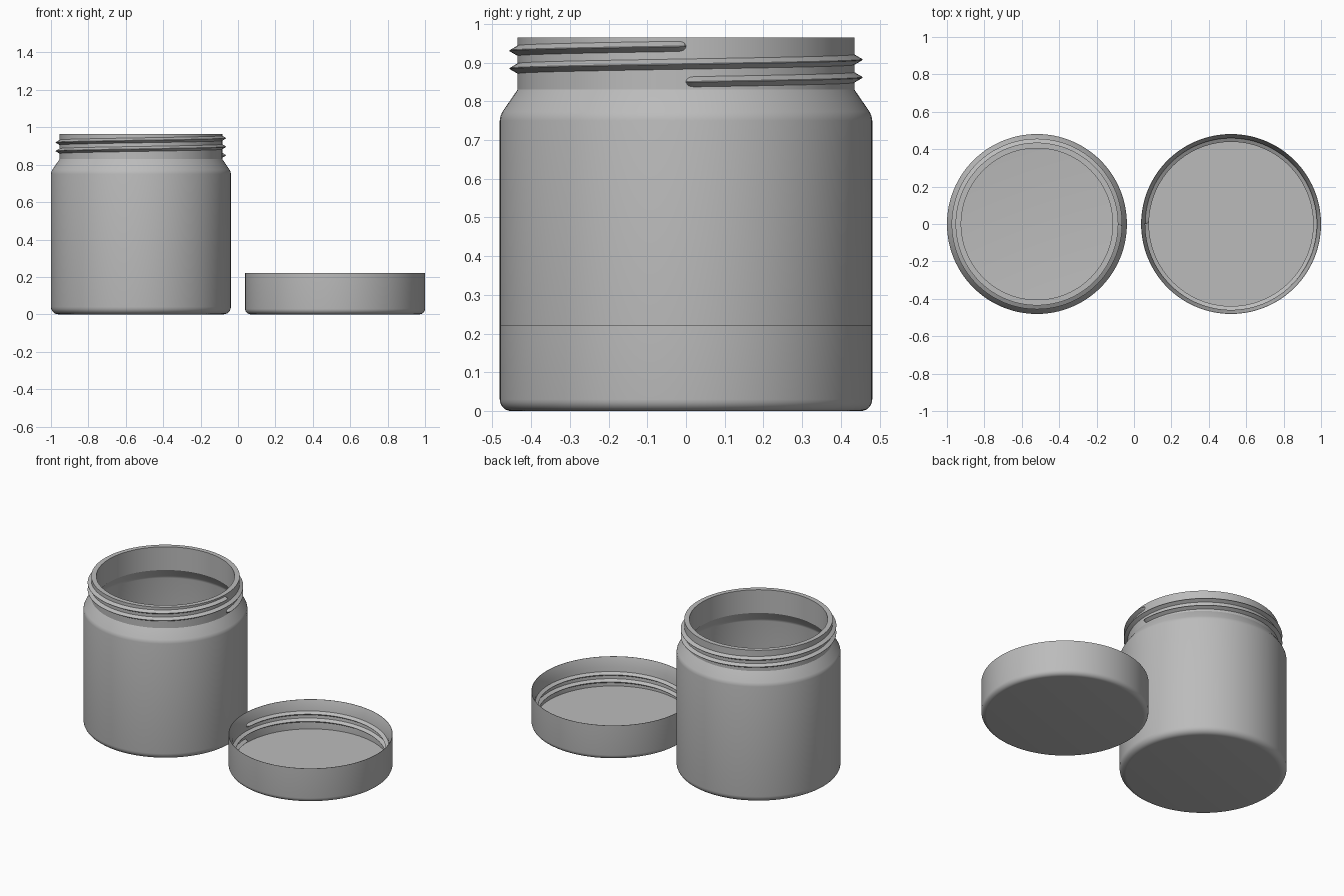
import bpy, bmesh, math
from mathutils import Matrix

if "Cube" in bpy.data.objects:
    bpy.data.objects.remove(bpy.data.objects["Cube"])

R = 0.481          # outer radius of jar and lid
X = 0.519          # distance of each from the centre
SEGMENTS = 128
TURNS = 2
PITCH = 0.046

plastic = bpy.data.materials.new("grey plastic")
plastic.use_nodes = True
GREY = (0.5, 0.5, 0.5, 1)
plastic.diffuse_color = GREY
plastic.node_tree.nodes["Principled BSDF"].inputs["Base Color"].default_value = GREY


def arc(cx, cz, radius, start, end, steps=6):
    """Points of a fillet in the radius/height plane, angles in degrees."""
    angles = [math.radians(start + (end - start) * i / steps) for i in range(steps + 1)]
    return [(cx + radius * math.cos(a), cz + radius * math.sin(a)) for a in angles]


def finish(bm, name, x):
    bmesh.ops.recalc_face_normals(bm, faces=bm.faces)
    mesh = bpy.data.meshes.new(name)
    bm.to_mesh(mesh)
    bm.free()
    mesh.materials.append(plastic)
    obj = bpy.data.objects.new(name, mesh)
    obj.location.x = x
    bpy.context.collection.objects.link(obj)
    bpy.ops.object.select_all(action='DESELECT')
    obj.select_set(True)
    bpy.context.view_layer.objects.active = obj
    bpy.ops.object.shade_smooth_by_angle(angle=math.radians(25))
    return obj


def lathe(name, profile, x):
    """Revolve a closed radius/height profile that starts and ends on the axis."""
    bm = bmesh.new()
    verts = [bm.verts.new((r, 0, z)) for r, z in profile]
    edges = [bm.edges.new(pair) for pair in zip(verts, verts[1:])]
    bmesh.ops.spin(bm, geom=verts + edges, cent=(0, 0, 0), axis=(0, 0, 1),
                   angle=math.tau, steps=SEGMENTS, use_duplicate=False)
    bmesh.ops.remove_doubles(bm, verts=bm.verts, dist=0.0001)
    return finish(bm, name, x)


def thread(name, wall, tip, z0, start, x):
    """Triangular helical ridge standing from wall to tip, with blunt rounded ends."""
    bm = bmesh.new()
    count = SEGMENTS * TURNS
    step = math.tau / SEGMENTS
    ends = (0, 0.25, 0.6, 1)
    steps = list(ends) + list(range(2, count - 1)) + [count - e for e in reversed(ends)]
    root = wall - math.copysign(0.003, tip - wall)
    rings = []
    for s in steps:
        near = min(s, count - s, 1)
        size = 0.25 + 0.75 * math.sqrt(1 - (1 - near) ** 2)
        z = z0 + PITCH * s / SEGMENTS
        half = 0.015 * size
        peak = wall + (tip - wall) * size
        turn = Matrix.Rotation(start + s * step, 3, 'Z')
        section = ((root, z - half), (peak, z - 0.001), (peak, z + 0.001), (root, z + half))
        ring = []
        for r, h in section:
            v = bm.verts.new((r, 0, h))
            v.co = turn @ v.co
            ring.append(v)
        rings.append(ring)
    for a, b in zip(rings, rings[1:]):
        for i in range(4):
            j = (i + 1) % 4
            bm.faces.new((a[i], a[j], b[j], b[i]))
    bm.faces.new(rings[0])
    bm.faces.new(rings[-1])
    return finish(bm, name, x)


# Jar: rounded base, straight body, sloped shoulder, neck, then the hollow inside
jar_profile = (
    [(0, 0)]
    + arc(R - 0.04, 0.04, 0.04, -90, 0)
    + [(R, 0.75), (R - 0.002, 0.762), (R - 0.007, 0.773)]
    + [(0.435, 0.83), (0.435, 0.965), (0.405, 0.965), (0.405, 0.815)]
    + [(0.44, 0.761), (0.444, 0.753), (0.446, 0.744)]
    + arc(0.416, 0.066, 0.03, 0, -90)
    + [(0, 0.036)]
)
lathe("jar", jar_profile, -X)
thread("jar_thread", 0.435, 0.456, 0.85, 0, -X)

# Lid lying upside down: rounded edge, thin flared rim, threaded wall and flat inside
lid_profile = (
    [(0, 0)]
    + arc(R - 0.03, 0.03, 0.03, -90, 0)
    + [(R, 0.222), (R - 0.002, 0.222), (0.459, 0.165), (0.459, 0.04), (0, 0.04)]
)
lathe("lid", lid_profile, X)
thread("lid_thread", 0.459, 0.439, 0.058, math.pi, X)
